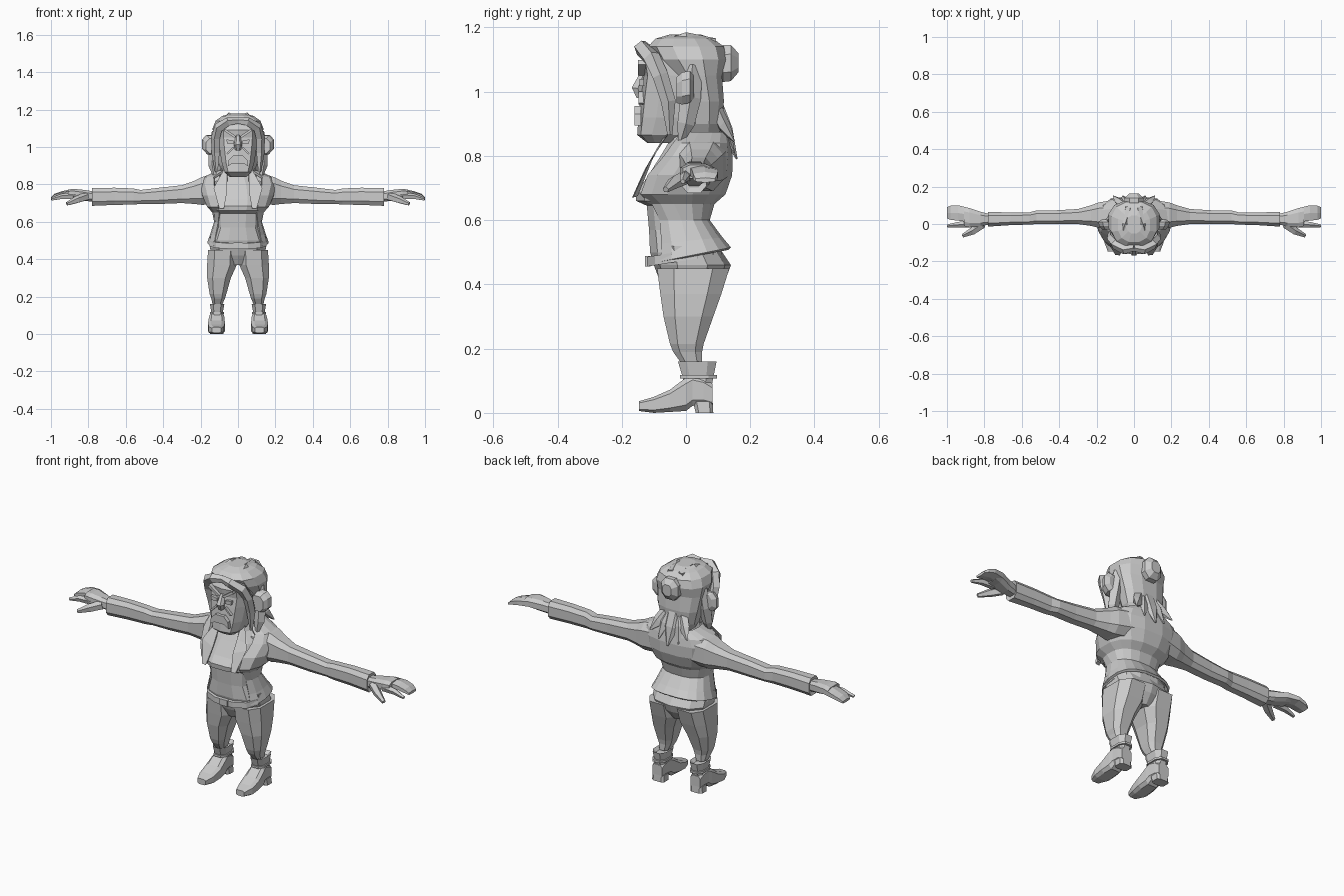
import bpy, math
from mathutils import Vector

grey = bpy.data.materials.new("plain grey")
grey.diffuse_color = (0.6, 0.6, 0.6, 1)


def make(name, verts, faces, mirror=False, thick=0):
    me = bpy.data.meshes.new(name)
    me.from_pydata(verts, [], faces)
    me.materials.append(grey)
    ob = bpy.data.objects.new(name, me)
    bpy.context.collection.objects.link(ob)
    bpy.context.view_layer.objects.active = ob
    ob.select_set(True)
    bpy.ops.object.mode_set(mode='EDIT')
    bpy.ops.mesh.select_all(action='SELECT')
    bpy.ops.mesh.normals_make_consistent(inside=False)
    bpy.ops.object.mode_set(mode='OBJECT')
    ob.select_set(False)
    if thick:
        ob.modifiers.new("thickness", 'SOLIDIFY').thickness = thick
    if mirror:
        m = ob.modifiers.new("mirror", 'MIRROR')
        m.use_mirror_merge = False
    return ob


def ring(axis, t, u0, u1, v0, v1, n=8, e=0.8, slope=0):
    """Rounded box section across an axis, filling u0..u1 by v0..v1."""
    raw = []
    for i in range(n):
        a = 2 * math.pi * (i + 0.5) / n
        c, s = math.cos(a), math.sin(a)
        raw.append((math.copysign(abs(c) ** e, c), math.copysign(abs(s) ** e, s)))
    mc, ms = max(p[0] for p in raw), max(p[1] for p in raw)
    out = []
    for c, s in raw:
        u = (u0 + u1) / 2 + (u1 - u0) / 2 * c / mc
        v = (v0 + v1) / 2 + (v1 - v0) / 2 * s / ms
        out.append({'x': (t, u, v), 'y': (u, t, v), 'z': (u, v, t + slope * v)}[axis])
    return out


def loft(name, rings, mirror=False):
    n, verts, faces = len(rings[0]), sum(rings, []), []
    for k in range(len(rings) - 1):
        for i in range(n):
            j = (i + 1) % n
            faces.append((k * n + i, k * n + j, k * n + n + j, k * n + n + i))
    faces += [tuple(range(n)), tuple(range(len(verts) - n, len(verts)))]
    return make(name, verts, faces, mirror)


def column(name, rows, n=10, e=0.8):
    """Centred upright loft from (z, half width, front y, back y)."""
    return loft(name, [ring('z', z, -w, w, f, b, n, e) for z, w, f, b in rows])


def section(name, axis, rows, n=8, e=0.7):
    return loft(name, [ring(axis, *r, n, e) for r in rows], True)


def tube(name, pts, radii, n=5, mirror=True, flat=1.0):
    """Tapered strand through points."""
    pts, rings = [Vector(p) for p in pts], []
    for i, p in enumerate(pts):
        d = (pts[min(i + 1, len(pts) - 1)] - pts[max(i - 1, 0)]).normalized()
        a = d.cross(Vector((0, 1, 0.01))).normalized()
        b = d.cross(a)
        rings.append([tuple(p + radii[i] * (a * math.cos(2 * math.pi * k / n)
                      + b * flat * math.sin(2 * math.pi * k / n))) for k in range(n)])
    return loft(name, rings, mirror)


def plate(name, pts, y, depth, mirror=True):
    """Outline in x, z pushed out towards the front."""
    return loft(name, [[(x, y, z) for x, z in pts],
                       [(x, y - depth, z) for x, z in pts]], mirror)


# Trousers and boots
column("hips", [(.37, .05, -.06, .09), (.42, .135, -.085, .125),
                (.46, .15, -.1, .14), (.52, .15, -.1, .1)])
section("trouser_leg", 'z', [
    (.155, .085, .135, -.015, .05), (.19, .07, .143, -.04, .05), (.215, .062, .152, -.05, .055),
    (.3, .038, .165, -.07, .085), (.37, .006, .165, -.08, .11), (.45, .005, .16, -.09, .135)])
section("boot_shaft", 'z', [(.06, .08, .145, -.01, .075), (.11, .082, .142, -.01, .085),
                            (.16, .073, .15, -.025, .095), (.145, .09, .135, 0, .075)])
section("boot_strap", 'z', [(.107, .074, .15, -.018, .096), (.118, .074, .15, -.018, .096)])
section("boot_foot", 'y', [
    (-.147, .09, .14, .006, .036), (-.1, .075, .158, 0, .05), (-.05, .07, .16, .003, .072),
    (0, .073, .155, .006, .11), (.02, .076, .15, .022, .12), (.055, .08, .147, .025, .11),
    (.083, .085, .143, .02, .09)], e=.5)
section("boot_heel", 'z', [(0, .078, .15, .03, .085), (.035, .08, .147, .022, .083)], e=.5)

# Shirt and belt
column("shirt", [(.46, .14, -.1, .1), (.5, .145, -.112, .1), (.57, .118, -.115, .07),
                 (.645, .12, -.122, .06), (.66, .13, -.155, .08), (.685, .14, -.158, .1),
                 (.72, .15, -.13, .11), (.79, .13, -.085, .11), (.84, .09, -.055, .1),
                 (.9, .06, -.04, .07)], 12)
loft("belt", [ring('z', z, -w, w, -.122, .11, 12, .8, .16)
              for z, w in ((.475, .152), (.505, .15))])
plate("buckle", [(-.025, .455), (.025, .455), (.025, .488), (-.025, .488)], -.11, .018, False)

# Open jacket: an arc of cloth around the back with a gap at the front
rows = [(.487, .165, -.115, .142, .2, 48), (.535, .148, -.11, .115, .1, 50),
        (.6, .128, -.112, .075, 0, 52), (.65, .138, -.13, .09, 0, 42),
        (.68, .168, -.162, .125, 0, 34), (.74, .195, -.135, .146, 0, 30),
        (.8, .205, -.085, .147, 0, 34), (.84, .185, -.06, .14, 0, 40),
        (.875, .105, -.035, .135, 0, 45)]
verts, faces, n = [], [], 14
for z, w, f, b, slope, gap in rows:
    for i in range(n):
        a = math.radians(gap + (360 - 2 * gap) * i / (n - 1))
        y = (f + b) / 2 - (b - f) / 2 * math.copysign(abs(math.cos(a)) ** .8, math.cos(a))
        verts.append((w * math.copysign(abs(math.sin(a)) ** .8, math.sin(a)), y, z + slope * y))
for k in range(len(rows) - 1):
    for i in range(n - 1):
        p = k * n + i
        faces.append((p, p + 1, p + n + 1, p + n))
make("jacket", verts, faces, thick=.012)
# Lapels folded over the jacket edge
loft("lapel", [[(.055, -.06, .87), (.075, -.05, .88), (.085, -.06, .86), (.06, -.075, .85)],
               [(.06, -.12, .76), (.12, -.1, .8), (.13, -.115, .78), (.06, -.13, .755)],
               [(.075, -.15, .68), (.1, -.15, .675), (.1, -.165, .67), (.075, -.168, .67)]], True)

# Sleeves
section("sleeve", 'x', [
    (.1, -.03, .13, .7, .855), (.19, -.02, .115, .69, .84), (.23, -.01, .1, .695, .82),
    (.3, 0, .08, .7, .795), (.42, 0, .073, .695, .782), (.52, 0, .073, .695, .77),
    (.56, -.003, .062, .692, .778), (.66, -.006, .062, .69, .782), (.78, -.014, .064, .685, .78),
    (.775, 0, .05, .7, .765)])
# Hands: palm with fanned fingers, a fore finger and a thumb
section("palm", 'x', [(.76, 0, .05, .705, .76), (.82, -.012, .065, .712, .77),
                      (.88, -.018, .085, .725, .776), (.91, -.01, .09, .73, .772)])
section("fingers", 'x', [(.88, .01, .085, .728, .775), (.94, .018, .1, .73, .764),
                         (.98, .022, .098, .722, .75), (1, .03, .09, .717, .732)], 6)
tube("fore_finger", [(.87, 0, .738), (.94, -.004, .735), (.998, -.01, .72)], [.02, .016, .008])
tube("thumb", [(.81, -.002, .735), (.86, -.037, .718), (.915, -.063, .695)], [.024, .021, .01])

# Head
column("face", [(.84, .045, -.12, -.03), (.865, .072, -.152, .02), (.92, .088, -.148, .06),
                (1, .1, -.14, .08), (1.05, .105, -.133, .08), (1.09, .105, -.14, .08),
                (1.14, .09, -.11, .07)], 10, .65)
tube("nose", [(0, -.13, 1.06), (0, -.15, 1.01), (0, -.14, .985)], [.012, .022, .016], 6, False)
plate("eye", [(.022, 1.018), (.058, 1.018), (.062, 1.04), (.025, 1.035)], -.13, .015)
plate("brow", [(.008, 1.055), (.022, 1.05), (.075, 1.085), (.07, 1.098)], -.125, .024)
plate("cheek_fold", [(.02, .995), (.028, 1.0), (.062, .965), (.055, .96)], -.13, .018)
plate("mouth", [(-.055, .895), (-.03, .912), (.03, .912), (.055, .895), (.05, .93),
                (.025, .955), (-.025, .955), (-.05, .93)], -.14, .02, False)
section("ear", 'y', [(-.03, .1, .17, .965, 1.045), (-.012, .1, .185, .96, 1.06),
                     (.012, .1, .192, .965, 1.065), (.025, .1, .17, .98, 1.05)], e=.8)

# Hair
column("hair_cap", [(.86, .075, .0, .1), (.9, .1, -.01, .112), (.97, .118, -.02, .118),
                    (1.05, .13, -.045, .112), (1.1, .136, -.095, .125), (1.14, .12, -.118, .118),
                    (1.165, .085, -.095, .085), (1.178, .04, -.05, .045)], 12)
tube("fringe_roll", [(0, -.128, 1.14), (.05, -.138, 1.135), (.1, -.108, 1.105), (.118, -.08, 1.05),
                     (.118, -.055, .97), (.115, -.05, .865)],
     [.018, .025, .028, .026, .024, .008])
tube("side_lock", [(.11, .02, 1.08), (.125, .015, .98), (.13, 0, .9), (.125, -.02, .835)],
     [.03, .034, .028, .006])
tube("top_ridge", [(.03, .09, 1.15), (.045, .0, 1.16), (.06, -.08, 1.145)], [.02, .025, .015])
loft("bun", [ring('y', *r) for r in [(.09, -.03, .03, 1.05, 1.13), (.115, -.05, .05, 1.03, 1.145),
                                     (.14, -.05, .05, 1.033, 1.145), (.163, -.026, .026, 1.06, 1.12)]])
# Loose tail fanning over the collar
tube("tail_middle", [(0, .09, .97), (0, .125, .88), (0, .158, .79)], [.04, .04, .005], 6, False, .6)
for name, x, z in (("tail_inner", .06, .81), ("tail_outer", .11, .845)):
    tube(name, [(x * .3, .085, .96), (x * .7, .12, .89), (x, .15, z)], [.035, .032, .004], 5, True, .6)
